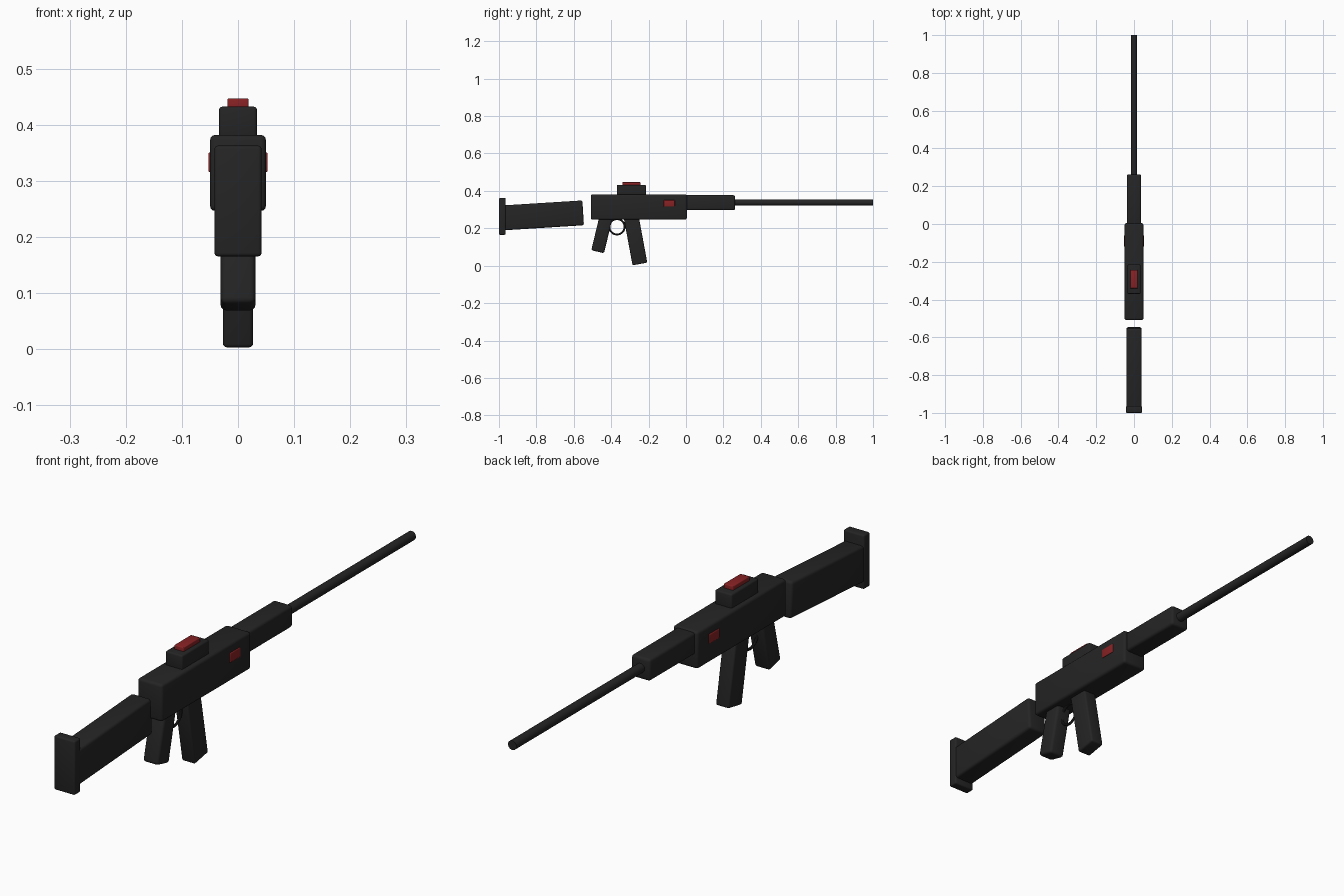
import bpy
from math import radians

cube = bpy.data.objects.get("Cube")
if cube:
    bpy.data.objects.remove(cube, do_unlink=True)


def material(name, rgb, roughness=0.6):
    m = bpy.data.materials.new(name)
    m.use_nodes = True
    m.diffuse_color = (*rgb, 1)
    bsdf = m.node_tree.nodes["Principled BSDF"]
    bsdf.inputs["Base Color"].default_value = (*rgb, 1)
    bsdf.inputs["Roughness"].default_value = roughness
    return m


BLACK = material("matte black", (0.018, 0.018, 0.018))
RED = material("dark red", (0.25, 0.016, 0.018))


def finish(name, mat):
    ob = bpy.context.object
    ob.name = name
    ob.data.materials.append(mat)
    bpy.ops.object.shade_smooth_by_angle(angle=radians(35))
    return ob


def box(name, centre, size, tilt=0, bevel=0.01, mat=BLACK):
    """Rounded box, tilted in the side plane."""
    bpy.ops.mesh.primitive_cube_add(size=1, location=centre)
    ob = bpy.context.object
    ob.scale = size
    bpy.ops.object.transform_apply(location=False, rotation=False, scale=True)
    mod = ob.modifiers.new("rounded edges", "BEVEL")
    mod.width = bevel
    mod.segments = 3
    bpy.ops.object.modifier_apply(modifier=mod.name)
    ob.rotation_euler.x = radians(tilt)
    return finish(name, mat)


# Shoulder stock
box("butt_plate", (0, -0.982, 0.264), (0.084, 0.036, 0.197), bevel=0.006)
box("stock", (0, -0.767, 0.269), (0.08, 0.435, 0.133), tilt=3.6)

# Body and fore end
box("receiver", (0, -0.252, 0.314), (0.1, 0.513, 0.136))
box("handguard", (0, 0.125, 0.337), (0.076, 0.275, 0.08))

# Barrel
bpy.ops.mesh.primitive_cylinder_add(vertices=32, radius=0.017, depth=0.78,
                                    location=(0, 0.61, 0.338),
                                    rotation=(radians(90), 0, 0))
finish("barrel", BLACK)

# Grip, magazine and trigger guard
box("grip", (0, -0.449, 0.172), (0.062, 0.07, 0.2), tilt=-13.5)
box("magazine", (0, -0.271, 0.142), (0.054, 0.08, 0.27), tilt=10.5, bevel=0.007)
bpy.ops.mesh.primitive_torus_add(major_radius=0.041, minor_radius=0.005,
                                 major_segments=32, minor_segments=10,
                                 location=(0, -0.369, 0.208),
                                 rotation=(0, radians(90), 0))
finish("trigger_guard", BLACK)

# Sight with red cap
box("sight", (0, -0.292, 0.404), (0.068, 0.156, 0.056), bevel=0.006)
box("sight_cap", (0, -0.292, 0.436), (0.038, 0.097, 0.022), bevel=0.003, mat=RED)

# Red buttons on both sides
for side, x in (("left", 1), ("right", -1)):
    box(side + "_button", (x * 0.0475, -0.09, 0.333), (0.011, 0.06, 0.035),
        bevel=0.003, mat=RED)
